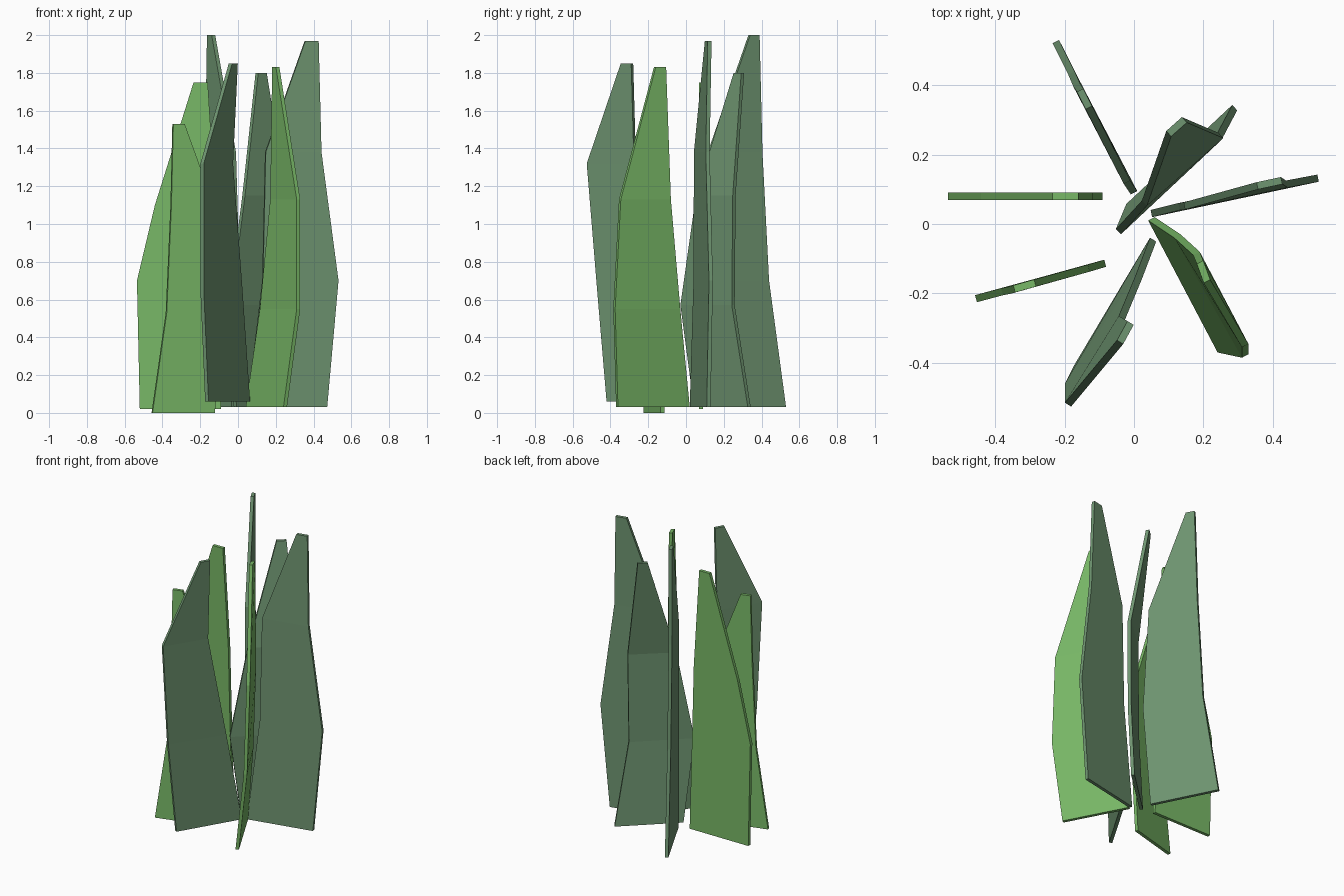
import bpy, bmesh
from mathutils import Vector


def material(name, rgb):
    m = bpy.data.materials.new(name)
    m.diffuse_color = (*rgb, 1)
    return m


bright = material("bright_green", (0.19, 0.48, 0.135))
grey = material("grey_green", (0.158, 0.30, 0.165))
THICK = 0.021


def blade(name, mat, rows):
    """Flat leaf: each row is (z, inner x, inner y, outer x, outer y)."""
    bm = bmesh.new()
    rings = []
    # all rows share one horizontal thickness direction
    d = sum((Vector((r[3] - r[1], r[4] - r[2], 0)) for r in rows), Vector())
    n = Vector((-d.y, d.x, 0)).normalized() * THICK / 2
    for z, ix, iy, ox, oy in rows:
        a, b = Vector((ix, iy, z)), Vector((ox, oy, z))
        rings.append([bm.verts.new(p) for p in (a - n, b - n, b + n, a + n)])
    for lo, hi in zip(rings, rings[1:]):
        for i in range(4):
            j = (i + 1) % 4
            bm.faces.new((lo[i], lo[j], hi[j], hi[i]))
    bm.faces.new(rings[0][::-1])
    bm.faces.new(rings[-1])
    bmesh.ops.recalc_face_normals(bm, faces=bm.faces[:])
    me = bpy.data.meshes.new(name)
    bm.to_mesh(me)
    bm.free()
    me.materials.append(mat)
    bpy.context.collection.objects.link(bpy.data.objects.new(name, me))


# Tall back leaf
blade("leaf_back_left", grey, [
    (0.03, -0.025, 0.13, -0.225, 0.525), (0.70, 0.0, 0.09, -0.18, 0.435),
    (1.38, -0.02, 0.12, -0.165, 0.40), (2.0, -0.13, 0.335, -0.155, 0.385)])
# Left pair, bright
blade("leaf_left", bright, [
    (0.02, -0.09, 0.08, -0.52, 0.08), (0.70, -0.11, 0.08, -0.535, 0.08),
    (1.10, -0.12, 0.08, -0.44, 0.08), (1.75, -0.16, 0.08, -0.235, 0.08)])
blade("leaf_front_left", bright, [
    (0.0, -0.125, -0.125, -0.455, -0.215), (0.53, -0.083, -0.113, -0.38, -0.195),
    (1.10, -0.13, -0.127, -0.355, -0.19), (1.53, -0.285, -0.17, -0.345, -0.187)])
# Front leaf, leaning inward at the tip
blade("leaf_front", grey, [
    (0.06, 0.055, -0.045, -0.165, -0.415), (0.65, 0.015, -0.15, -0.19, -0.465),
    (1.32, -0.035, -0.27, -0.19, -0.52), (1.85, -0.01, -0.285, -0.04, -0.34)])
# Right front leaf, bright and bowed
blade("leaf_front_right", bright, [
    (0.03, 0.05, 0.015, 0.25, -0.365), (0.55, 0.125, -0.035, 0.32, -0.38),
    (1.13, 0.18, -0.085, 0.32, -0.35), (1.83, 0.19, -0.11, 0.21, -0.165)])
# Right leaf
blade("leaf_right", grey, [
    (0.03, 0.05, 0.03, 0.47, 0.12), (0.70, 0.13, 0.05, 0.53, 0.132),
    (1.38, 0.145, 0.052, 0.44, 0.115), (1.97, 0.355, 0.11, 0.425, 0.125)])
# Back right leaf, bowed outward at the tip
blade("leaf_back_right", grey, [
    (0.03, -0.015, 0.05, 0.29, 0.335), (0.57, -0.045, -0.022, 0.245, 0.25),
    (1.15, 0.03, 0.06, 0.25, 0.255), (1.80, 0.10, 0.26, 0.145, 0.30)])
